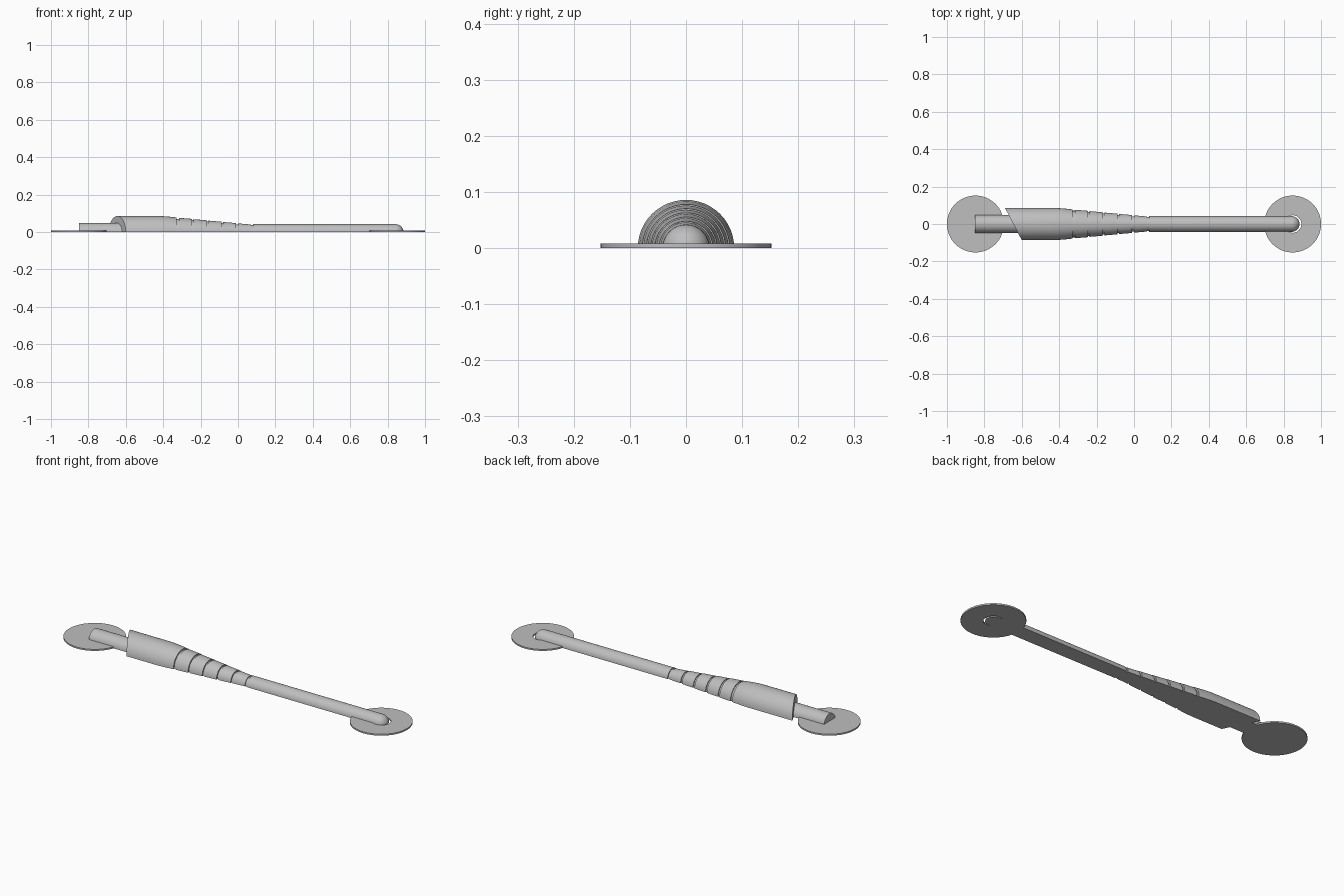
import bpy, bmesh, math

if "Cube" in bpy.data.objects:
    bpy.data.objects.remove(bpy.data.objects["Cube"], do_unlink=True)

grey = bpy.data.materials.new("light_grey")
grey.use_nodes = True
colour = (0.52, 0.52, 0.52, 1)
grey.diffuse_color = colour
grey.node_tree.nodes["Principled BSDF"].inputs["Base Color"].default_value = colour


def finish(name, bm):
    bmesh.ops.recalc_face_normals(bm, faces=bm.faces)
    mesh = bpy.data.meshes.new(name)
    bm.to_mesh(mesh)
    bm.free()
    mesh.materials.append(grey)
    obj = bpy.data.objects.new(name, mesh)
    bpy.context.collection.objects.link(obj)
    bpy.ops.object.select_all(action="DESELECT")
    obj.select_set(True)
    bpy.context.view_layer.objects.active = obj
    bpy.ops.object.shade_smooth_by_angle(angle=math.radians(25))


def half_lathe(name, profile, slant=0.0, steps=24):
    """Half-round solid along x with a flat base; slant shears the first end."""
    bm = bmesh.new()
    rings = []
    for i, (x, r) in enumerate(profile):
        ring = []
        for k in range(steps + 1):
            a = math.pi * k / steps
            y = r * math.cos(a)
            shear = slant * y if i == 0 else 0
            ring.append(bm.verts.new((x + shear, y, r * math.sin(a))))
        rings.append(ring)
    n = steps + 1
    for a, b in zip(rings, rings[1:]):
        for k in range(n):
            j = (k + 1) % n
            bm.faces.new((a[k], a[j], b[j], b[k]))
    bm.faces.new(rings[0])
    bm.faces.new(rings[-1])
    finish(name, bm)


def disc(name, x, radius, hole=0.0, height=0.008, steps=64):
    bm = bmesh.new()
    loops = []
    for r, z in ((radius, 0), (radius, height), (hole, height), (hole, 0)):
        loops.append([bm.verts.new((x + r * math.cos(math.tau * k / steps),
                                    r * math.sin(math.tau * k / steps), z))
                      for k in range(steps)] if r else None)
    bands = [(0, 1), (1, 2), (2, 3), (3, 0)] if hole else [(0, 1)]
    for p, q in bands:
        a, b = loops[p], loops[q]
        for k in range(steps):
            j = (k + 1) % steps
            bm.faces.new((a[k], a[j], b[j], b[k]))
    if not hole:
        bm.faces.new(loops[0])
        bm.faces.new(loops[1])
    finish(name, bm)


# End pads
PAD_X, PAD_R = 0.848, 0.152
disc("right_pad", -PAD_X, PAD_R)
disc("left_pad", PAD_X, PAD_R, hole=0.047)

# Short stub with a flat end
half_lathe("stub_rod", [(-0.85, 0.048), (-0.62, 0.048)])

# Sleeve: slanted mouth, smooth barrel, then tapering grooved rings
profile = [(-0.645, 0.086), (-0.42, 0.086), (-0.375, 0.083), (-0.328, 0.078)]
ring_start, pitch, gap = -0.316, 0.079, 0.010
for i in range(5):
    x0 = ring_start + i * pitch
    x1 = x0 + pitch - gap
    r0 = 0.076 - i * 0.0075
    r1 = r0 - 0.0055
    profile += [(profile[-1][0], r0 - 0.005), (x0, r0 - 0.005), (x0, r0), (x1, r1)]
half_lathe("grooved_sleeve", profile + [(profile[-1][0], 0.037), (0.082, 0.037)], slant=-0.52)

# Long rod with a rounded tip
ROD_R, TIP_X = 0.042, 0.843
tip = [(TIP_X + ROD_R * math.sin(t), max(ROD_R * math.cos(t), 0.0005))
       for t in (math.pi / 2 * k / 10 for k in range(11))]
half_lathe("long_rod", [(0.08, ROD_R)] + tip)
